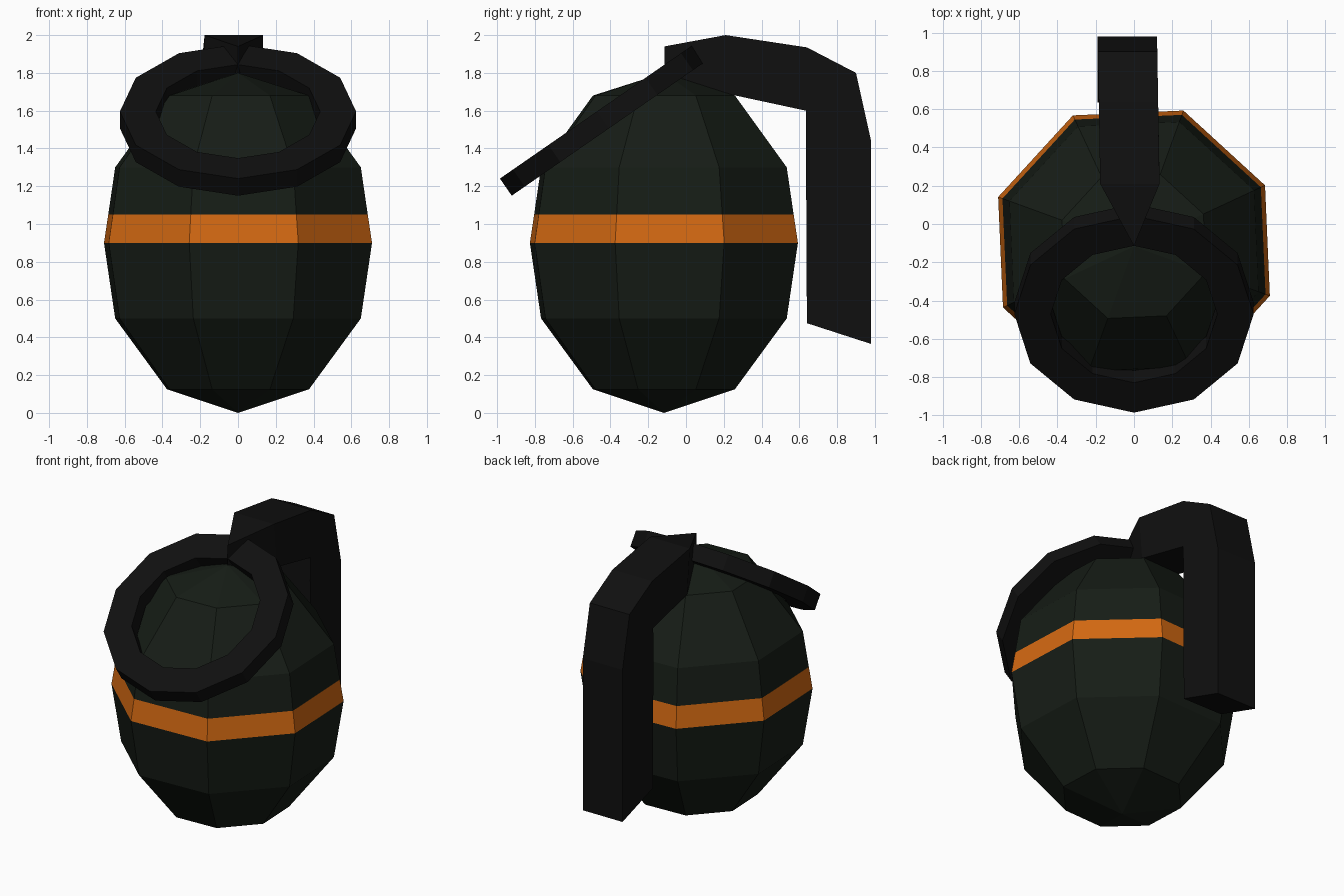
import bpy, bmesh
from math import sin, cos, radians

if "Cube" in bpy.data.objects:
    bpy.data.objects.remove(bpy.data.objects["Cube"])


def material(name, rgb):
    m = bpy.data.materials.new(name)
    m.diffuse_color = (*rgb, 1)
    m.use_nodes = True
    m.node_tree.nodes["Principled BSDF"].inputs["Base Color"].default_value = m.diffuse_color
    return m


GREEN = material("dark_green", (0.008, 0.012, 0.008))
ORANGE = material("orange", (0.65, 0.14, 0.006))
BLACK = material("black", (0.005, 0.005, 0.005))


def loft(name, sections, mats, closed=False, cap_end=False, band=None):
    """Skin equal-length point loops; collapsed points are welded."""
    bm = bmesh.new()
    rows = [[bm.verts.new(p) for p in s] for s in sections]
    n = len(rows[0])
    for i in range(len(rows) if closed else len(rows) - 1):
        a, b = rows[i], rows[(i + 1) % len(rows)]
        for j in range(n):
            k = (j + 1) % n
            f = bm.faces.new((a[j], a[k], b[k], b[j]))
            f.material_index = 1 if i == band else 0
    if cap_end:
        bm.faces.new(rows[-1])
    bmesh.ops.remove_doubles(bm, verts=bm.verts[:], dist=1e-4)
    bmesh.ops.recalc_face_normals(bm, faces=bm.faces[:])
    me = bpy.data.meshes.new(name)
    bm.to_mesh(me)
    bm.free()
    for m in mats:
        me.materials.append(m)
    ob = bpy.data.objects.new(name, me)
    bpy.context.collection.objects.link(ob)
    return ob


# Egg-shaped eight-sided body with a flush orange stripe
profile = [(0, 0), (0.40, 0.125), (0.692, 0.5), (0.755, 0.9),
           (0.731, 1.05), (0.692, 1.3), (0.40, 1.68), (0, 1.8)]
angles = [radians(25 + 45 * i) for i in range(8)]
loft("body", [[(r * cos(a), -0.117 + r * sin(a), z) for a in angles]
              for r, z in profile], [GREEN, ORANGE], band=3)

# Lever: outer and inner (y, z) pairs, tapering to an upright edge at the front
pairs = [((-0.115, 1.94), (-0.115, 1.77)),
         ((0.21, 2.0), (0.24, 1.685)),
         ((0.64, 1.935), (0.635, 1.60)),
         ((0.90, 1.80), (0.635, 1.60)),
         ((0.98, 1.44), (0.635, 1.44)),
         ((0.98, 0.365), (0.64, 0.475))]
sections = []
for i, (o, n) in enumerate(pairs):
    w = 0.155 if i else 0
    x = -0.018 - 0.017 * o[0] if i else 0
    sections.append([(x - w, *o), (x + w, *o), (x + w, *n), (x - w, *n)])
loft("lever", sections, [BLACK], cap_end=True)

# Twelve-sided pull ring with a rectangular section, leaning on the body
ring = loft("pull_ring",
            [[(r * cos(a), r * sin(a), z)
              for r, z in ((0.625, -0.055), (0.625, 0.055), (0.435, 0.055), (0.435, -0.055))]
             for a in (radians(30 * i) for i in range(12))], [BLACK], closed=True)
ring.rotation_euler.x = radians(34.7)
ring.location = (0, -0.44, 1.551)
